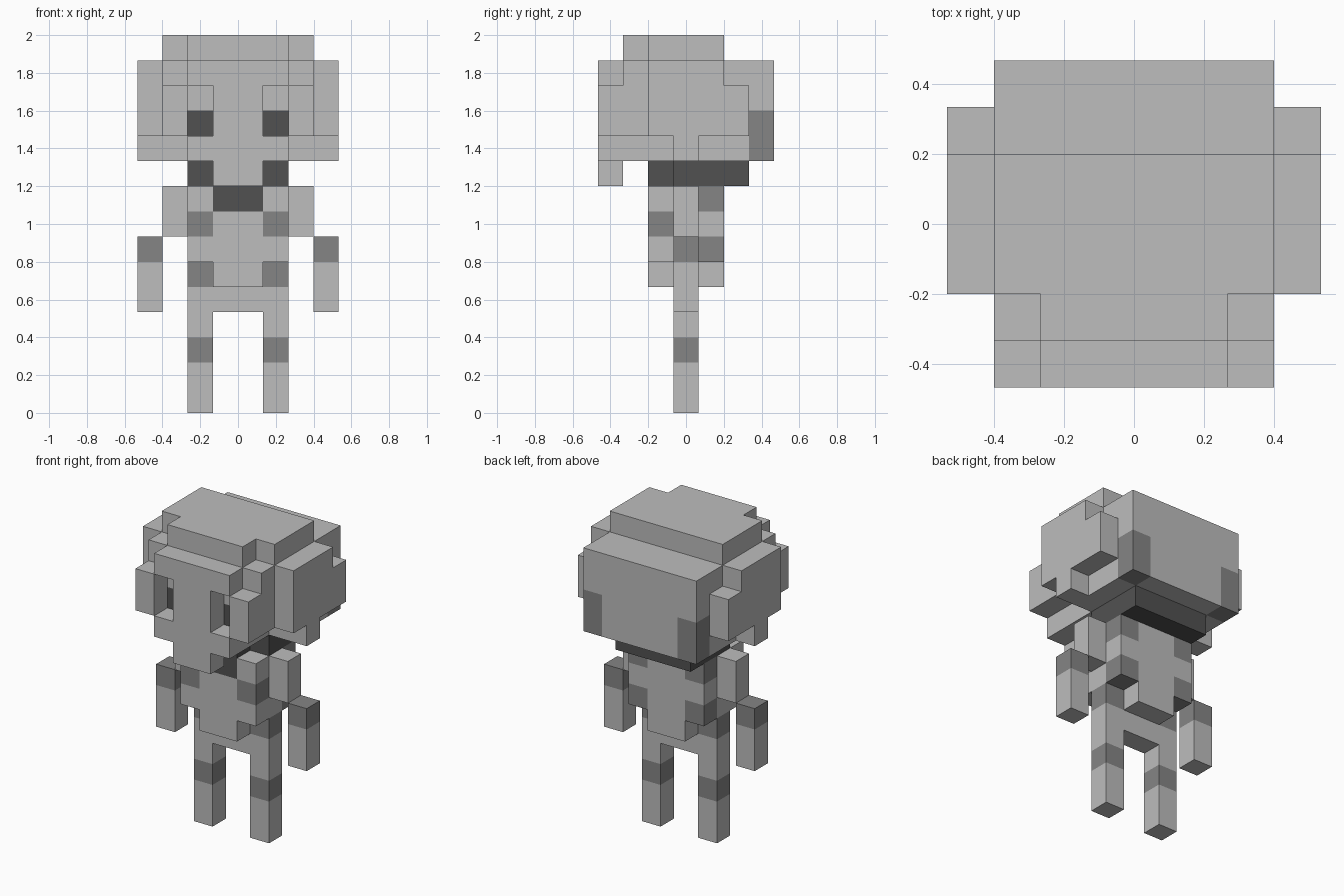
import bpy
import bmesh
from mathutils import Vector

cube = bpy.data.objects.get("Cube")
if cube:
    bpy.data.objects.remove(cube, do_unlink=True)

U = 2 / 15                      # edge of one block


def make_material(name, value):
    m = bpy.data.materials.new(name)
    m.use_nodes = True
    col = (value, value, value, 1)
    m.diffuse_color = col
    bsdf = m.node_tree.nodes["Principled BSDF"]
    bsdf.inputs["Base Color"].default_value = col
    bsdf.inputs["Roughness"].default_value = 0.9
    return m


LIGHT, MID, DARK = 0, 1, 2
MATERIALS = [make_material("light grey", 0.51),
             make_material("mid grey", 0.235),
             make_material("charcoal", 0.083)]

# Boxes as (x0, x1, y0, y1, z0, z1, colour) in blocks, for the +x half;
# later boxes recolour earlier ones. y counts from the front.
MIRRORED = {
    "head": [
        (0, 1, 0, 1, 9, 14, LIGHT),      # face and chin
        (1, 2, 0, 1, 10, 11, LIGHT),     # cheek
        (1, 2, 0, 1, 13, 14, LIGHT),     # brow
        (2, 3, 0, 1, 11, 13, LIGHT),     # post beside the eye
        (0, 2, 1, 3, 10, 15, LIGHT),     # crown, front
        (2, 3, 1, 2, 11, 14, LIGHT),     # temple
        (2, 3, 2, 3, 11, 15, LIGHT),
        (0, 3, 3, 5, 10, 15, LIGHT),     # crown, middle
        (0, 3, 5, 7, 10, 14, LIGHT),     # back of the head
        (2, 3, 6, 7, 10, 12, MID),       # back lower corner
        (1, 2, 1, 2, 11, 12, DARK),      # eye
    ],
    "neck": [
        (0, 2, 3, 6, 9, 10, DARK),
        (0, 1, 2, 3, 8, 10, DARK),       # collar
    ],
    "torso": [
        (0, 2, 2, 5, 6, 9, LIGHT),
        (0, 1, 2, 5, 5, 6, LIGHT),
        (1, 2, 3, 4, 5, 6, MID),         # waist sides
        (1, 2, 2, 3, 7, 8, MID),         # chest patch
        (1, 2, 4, 5, 6, 7, MID),         # lower back patch
        (1, 2, 4, 5, 8, 9, MID),         # shoulder patch
    ],
    "hips": [(0, 2, 3, 4, 4, 5, LIGHT)],
}
PAIRED = {
    "side_panel": [
        (3, 4, 2, 5, 11, 14, LIGHT),
        (3, 4, 5, 6, 11, 13, LIGHT),
        (3, 4, 3, 4, 10, 11, LIGHT),
    ],
    "upper_arm": [(2, 3, 3, 4, 7, 9, LIGHT)],
    "forearm": [(3, 4, 3, 4, 4, 7, LIGHT), (3, 4, 3, 4, 6, 7, MID)],
    "leg": [(1, 2, 3, 4, 0, 4, LIGHT), (1, 2, 3, 4, 2, 3, MID)],
}


def fill(boxes, sides):
    """Turn boxes into a dictionary of block -> colour."""
    cells = {}
    for x0, x1, y0, y1, z0, z1, colour in boxes:
        for x in range(x0, x1):
            for y in range(y0, y1):
                for z in range(z0, z1):
                    for side in sides:
                        cells[(x if side > 0 else -1 - x, y, z)] = colour
    return cells


parts = {name: fill(boxes, (1, -1)) for name, boxes in MIRRORED.items()}
for name, boxes in PAIRED.items():
    parts["left_" + name] = fill(boxes, (1,))
    parts["right_" + name] = fill(boxes, (-1,))

# The collar takes its blocks out of the torso
for cell in parts["neck"]:
    parts["torso"].pop(cell, None)
occupied = {cell for cells in parts.values() for cell in cells}


def build(name, cells):
    """Skin only the outside of the blocks, then merge flat areas."""
    bm = bmesh.new()
    for cell, colour in cells.items():
        for axis in range(3):
            for sign in (1, -1):
                near = list(cell)
                near[axis] += sign
                if tuple(near) in occupied:
                    continue
                n, a, b = Vector(), Vector(), Vector()
                n[axis] = sign / 2
                a[(axis + 1) % 3] = 0.5
                b[(axis + 2) % 3] = 0.5 * sign
                c = Vector(cell) + Vector((0.5, -3.0, 0.5)) + n
                ring = (c - a - b, c + a - b, c + a + b, c - a + b)
                f = bm.faces.new([bm.verts.new(p * U) for p in ring])
                f.material_index = colour
    bmesh.ops.remove_doubles(bm, verts=bm.verts[:], dist=1e-4)
    bmesh.ops.dissolve_limit(bm, angle_limit=0.01, verts=bm.verts[:],
                             edges=bm.edges[:], delimit={'MATERIAL'})
    mesh = bpy.data.meshes.new(name)
    bm.to_mesh(mesh)
    bm.free()
    for m in MATERIALS:
        mesh.materials.append(m)
    bpy.context.collection.objects.link(bpy.data.objects.new(name, mesh))


for name, cells in parts.items():
    build(name, cells)
